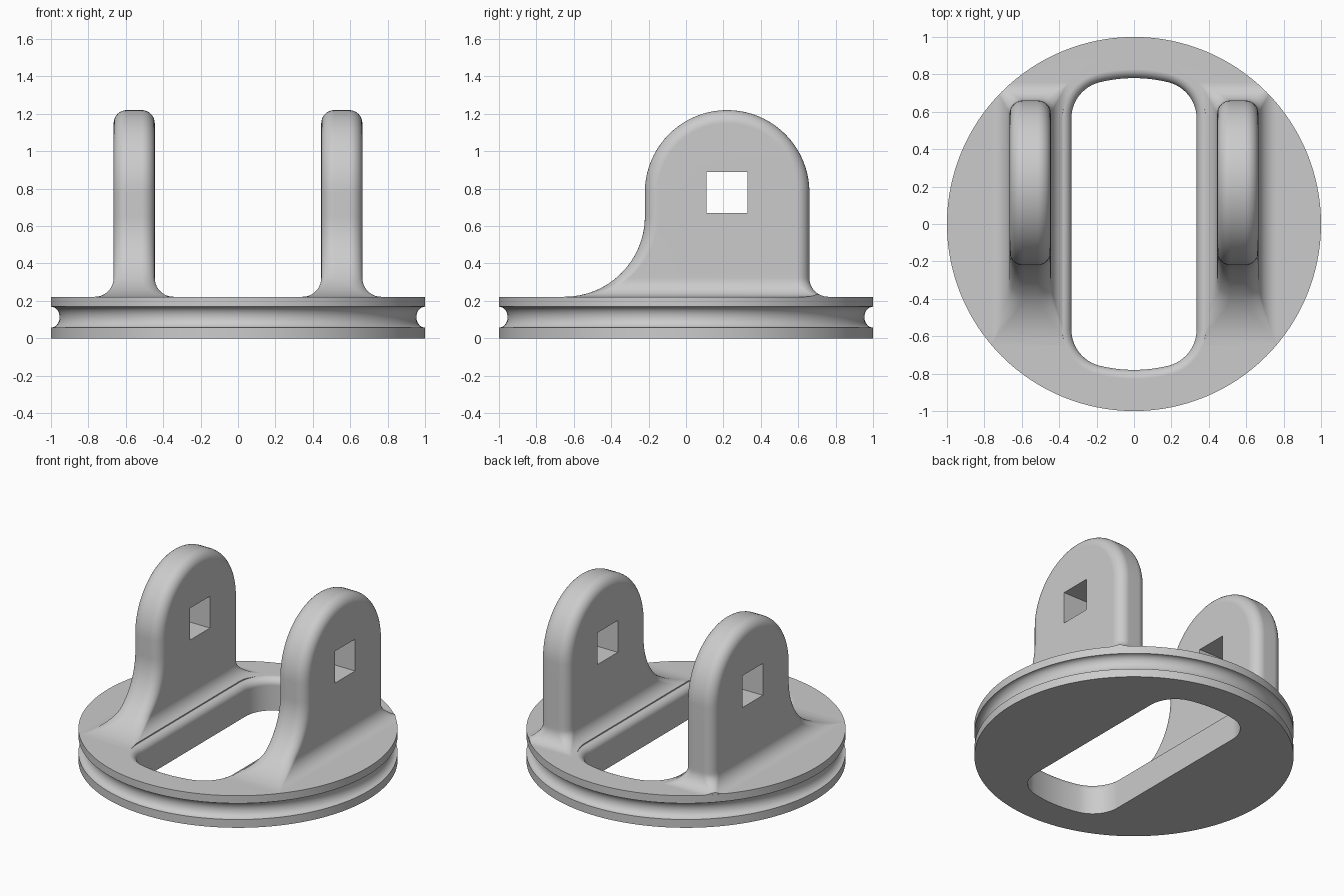
import bpy, bmesh
from math import sin, cos, pi, sqrt, radians, atan2

if "Cube" in bpy.data.objects:
    bpy.data.objects.remove(bpy.data.objects["Cube"])

TOP = 0.222        # height of the disc
SEG = 128

grey = bpy.data.materials.new("light_grey")
grey.use_nodes = True
colour = (0.6, 0.6, 0.6, 1)
grey.diffuse_color = colour
grey.node_tree.nodes["Principled BSDF"].inputs["Base Color"].default_value = colour


def finish(name, bm):
    bmesh.ops.remove_doubles(bm, verts=bm.verts, dist=0.0002)
    bmesh.ops.recalc_face_normals(bm, faces=bm.faces)
    mesh = bpy.data.meshes.new(name)
    bm.to_mesh(mesh)
    bm.free()
    ob = bpy.data.objects.new(name, mesh)
    mesh.materials.append(grey)
    bpy.context.collection.objects.link(ob)
    return ob


def bridge(bm, rings, closed=True):
    """Skin neighbouring rings of points with quads."""
    rows = [[bm.verts.new(p) for p in ring] for ring in rings]
    n = len(rows[0])
    for a, b in zip(rows, rows[1:]):
        for i in range(n if closed else n - 1):
            j = (i + 1) % n
            bm.faces.new((a[i], a[j], b[j], b[i]))
    return rows


def stack(name, rings):
    bm = bmesh.new()
    rows = bridge(bm, rings)
    bm.faces.new(rows[0])
    bm.faces.new(rows[-1])
    return finish(name, bm)


def circle(r, z):
    return [(r * cos(2 * pi * i / SEG), r * sin(2 * pi * i / SEG), z) for i in range(SEG)]


def boolean(target, other, operation):
    mod = target.modifiers.new(operation, 'BOOLEAN')
    mod.operation, mod.object, mod.solver = operation, other, 'EXACT'
    bpy.context.view_layer.objects.active = target
    bpy.ops.object.modifier_apply(modifier=mod.name)
    bpy.data.objects.remove(other)


# Disc with a rounded groove round its rim
groove = [(1 - 0.046 * sin(pi * i / 14), 0.113 - 0.056 * cos(pi * i / 14)) for i in range(15)]
body = stack("lugged_disc", [circle(r, z) for r, z in [(1, 0)] + groove + [(1, TOP)]])


def cove(radius, height):
    """Sideways reach of a concave fillet at a height above the disc."""
    drop = max(radius - max(height, 0), 0)
    return radius - sqrt(max(radius ** 2 - drop ** 2, 0))


# Lugs: rounded sections that flare into the disc, closed by a half-round top
def section(z):
    flare = cove(0.1, z - TOP)
    front = -0.22 - cove(0.43, z - TOP)
    back, half = 0.66 + flare, 0.11 + flare
    r = max(0.07 * (1 - flare / 0.08), 0.006)
    ring = []
    for k, (sx, y) in enumerate([(1, back - r), (-1, back - r), (-1, front + r), (1, front + r)]):
        if k in (0, 2):
            ring.append((sx * half, 0.22, z))
        for i in range(9):
            a = (k + i / 8) * pi / 2
            ring.append((sx * (half - r) + r * cos(a), y + r * sin(a), z))
    return ring


def lug(cx):
    heights = [TOP - 0.03] + [TOP + 0.1 * (i / 10) ** 1.6 for i in range(11)]
    heights += [TOP + 0.1 + 0.33 * i / 14 for i in range(1, 15)] + [0.78]
    bm = bmesh.new()
    rows = bridge(bm, [section(z) for z in heights])
    bm.faces.new(rows[0])
    back_half = section(0.78)[:20]
    sweep = [[(x, 0.22 + (y - 0.22) * cos(pi * i / 40), z + (y - 0.22) * sin(pi * i / 40))
              for x, y, z in back_half] for i in range(41)]
    bridge(bm, sweep, closed=False)
    bmesh.ops.translate(bm, verts=bm.verts, vec=(cx, 0, 0))
    return finish("lug", bm)


for side in (-1, 1):
    part = lug(side * 0.555)
    rim = stack("rim_trim", [circle(0.9992, 0), circle(0.9992, 2)])
    boolean(part, rim, 'INTERSECT')
    boolean(body, part, 'UNION')


# Long slot with a rounded upper edge
def slot_ring(e, z):
    cx, cy = 0.135, 0.564
    turn = atan2(cy, cx)
    quarter = [(cx + (0.2 + e) * cos(turn * i / 12), cy + (0.2 + e) * sin(turn * i / 12))
               for i in range(13)]
    quarter += [((0.78 + e) * cos(a), (0.78 + e) * sin(a))
                for a in (turn + (pi / 2 - turn) * i / 5 for i in range(1, 6))]
    upper = quarter + [(-x, y) for x, y in quarter[-2::-1]]
    return [(x, y, z) for x, y in upper + [(-x, -y) for x, y in upper]]


R = 0.048
edge = [slot_ring(R - R * cos(a), TOP - R + R * sin(a)) for a in (pi / 2 * i / 8 for i in range(9))]
boolean(body, stack("slot_cutter", [slot_ring(0, -0.1)] + edge + [slot_ring(R + 0.003, 0.3)]),
        'DIFFERENCE')

# Square holes through both lugs
square = [(0.11, 0.67), (0.33, 0.67), (0.33, 0.89), (0.11, 0.89)]
boolean(body, stack("hole_cutter", [[(x, y, z) for y, z in square] for x in (-1, 1)]),
        'DIFFERENCE')

# Smooth shading with crisp edges
bpy.ops.object.select_all(action='DESELECT')
body.select_set(True)
bpy.context.view_layer.objects.active = body
bpy.ops.object.shade_smooth_by_angle(angle=radians(30))
weights = body.modifiers.new("even_shading", 'WEIGHTED_NORMAL')
weights.keep_sharp = True
